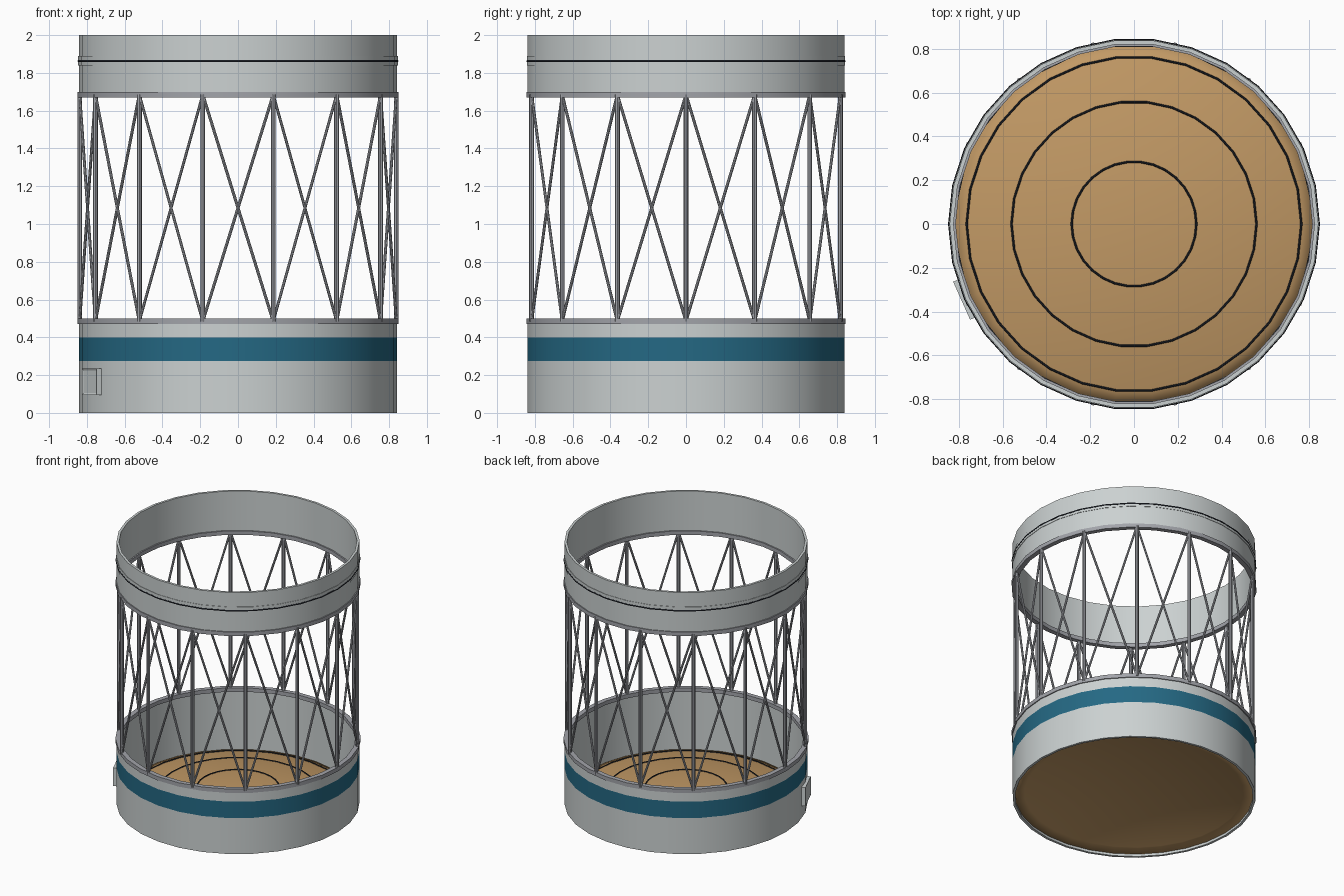
import bpy, bmesh
from math import sin, cos, pi, radians
from mathutils import Vector, Matrix

SIDES = 30
BAYS = 14
LOW, HIGH = 0.485, 1.685      # ends of the truss

cube = bpy.data.objects.get("Cube")
if cube:
    bpy.data.objects.remove(cube, do_unlink=True)


def material(name, rgb):
    m = bpy.data.materials.new(name)
    m.use_nodes = True
    m.diffuse_color = (*rgb, 1)
    m.node_tree.nodes["Principled BSDF"].inputs["Base Color"].default_value = (*rgb, 1)
    return m


shell_grey = material("shell grey", (0.60, 0.64, 0.64))
truss_grey = material("truss grey", (0.36, 0.37, 0.40))
teal = material("teal band", (0.018, 0.14, 0.23))
tan = material("tan", (0.54, 0.32, 0.13))
dark = material("dark seam", (0.015, 0.018, 0.025))


def finish(name, bm, mats, smooth=True):
    bmesh.ops.recalc_face_normals(bm, faces=bm.faces)
    mesh = bpy.data.meshes.new(name)
    bm.to_mesh(mesh)
    bm.free()
    for m in mats:
        mesh.materials.append(m)
    obj = bpy.data.objects.new(name, mesh)
    bpy.context.collection.objects.link(obj)
    if smooth:
        bpy.ops.object.select_all(action='DESELECT')
        obj.select_set(True)
        bpy.context.view_layer.objects.active = obj
        bpy.ops.object.shade_smooth_by_angle(angle=radians(35))
    return obj


def revolve(name, profile, mats, closed=True, rule=None):
    """Spin a list of (radius, height) points around the z axis."""
    bm = bmesh.new()
    rows = []
    for r, z in profile:
        if r == 0:
            rows.append([bm.verts.new((0, 0, z))] * SIDES)
        else:
            rows.append([bm.verts.new((r * cos(2 * pi * i / SIDES), r * sin(2 * pi * i / SIDES), z))
                         for i in range(SIDES)])
    pairs = list(zip(rows, rows[1:]))
    if closed:
        pairs.append((rows[-1], rows[0]))
    for a, b in pairs:
        for i in range(SIDES):
            j = (i + 1) % SIDES
            corners = list(dict.fromkeys((a[i], a[j], b[j], b[i])))
            face = bm.faces.new(corners)
            if rule:
                face.material_index = rule(face.calc_center_median())
    return finish(name, bm, mats)


def band(name, inner, outer, z0, z1, mat):
    return revolve(name, [(inner, z0), (outer, z0), (outer, z1), (inner, z1)], [mat])


def seam(name, radius, z, size):
    points = [(radius + size * cos(k * pi / 3), z + size * sin(k * pi / 3)) for k in range(6)]
    return revolve(name, points, [dark])


# Lower shell with a painted band on its outside
def painted(c):
    return 1 if c.xy.length > 0.83 and 0.275 < c.z < 0.40 else 0


revolve("lower_shell",
        [(0.825, 0), (0.843, 0), (0.843, 0.275), (0.843, 0.40), (0.843, 0.49), (0.825, 0.49)],
        [shell_grey, teal], rule=painted)

# Upper shell with a raised joint and its seam
band("upper_shell", 0.825, 0.843, 1.68, 2.0, shell_grey)
band("upper_joint", 0.835, 0.846, 1.84, 1.89, shell_grey)
seam("upper_joint_seam", 0.844, 1.862, 0.006)

# Flanges holding the truss
band("lower_flange", 0.815, 0.85, 0.47, 0.50, truss_grey)
band("upper_flange", 0.815, 0.85, 1.67, 1.70, truss_grey)


# Domed floor with circular seams
def dome(r):
    return 0.133 - 0.157 * r * r


floor = revolve("domed_floor", [(0.83 * k / 12, dome(0.83 * k / 12)) for k in range(13)],
                [tan], closed=False)
thick = floor.modifiers.new("thickness", 'SOLIDIFY')
thick.thickness = 0.008
thick.offset = -1
for label, r in (("inner", 0.285), ("middle", 0.56), ("outer", 0.765)):
    seam(label + "_floor_seam", r, dome(r) + 0.001, 0.005)


# Truss of uprights and crossed braces
def bar(bm, start, end, radius):
    axis = end - start
    place = Matrix.Translation((start + end) / 2) @ axis.to_track_quat('Z', 'Y').to_matrix().to_4x4()
    bmesh.ops.create_cone(bm, cap_ends=True, segments=8, radius1=radius, radius2=radius,
                          depth=axis.length, matrix=place)


def node(i, z):
    a = 2 * pi * i / BAYS
    return Vector((0.838 * cos(a), 0.838 * sin(a), z))


uprights, braces = bmesh.new(), bmesh.new()
for i in range(BAYS):
    bar(uprights, node(i, LOW), node(i, HIGH), 0.013)
    bar(braces, node(i, LOW), node(i + 1, HIGH), 0.008)
    bar(braces, node(i, HIGH), node(i + 1, LOW), 0.008)
finish("truss_uprights", uprights, [truss_grey])
finish("truss_braces", braces, [truss_grey])

# Small access box with an inset cover on the lower shell
bm = bmesh.new()
bmesh.ops.create_cube(bm, size=1, matrix=Matrix.Diagonal((0.035, 0.19, 0.14, 1)))
cover = [f for f in bm.faces if f.normal.x > 0.9]
bmesh.ops.inset_region(bm, faces=cover, thickness=0.015, depth=-0.005)
box = finish("access_box", bm, [shell_grey], smooth=False)
turn = pi + radians(24)
box.location = (0.845 * cos(turn), 0.845 * sin(turn), 0.165)
box.rotation_euler.z = turn
